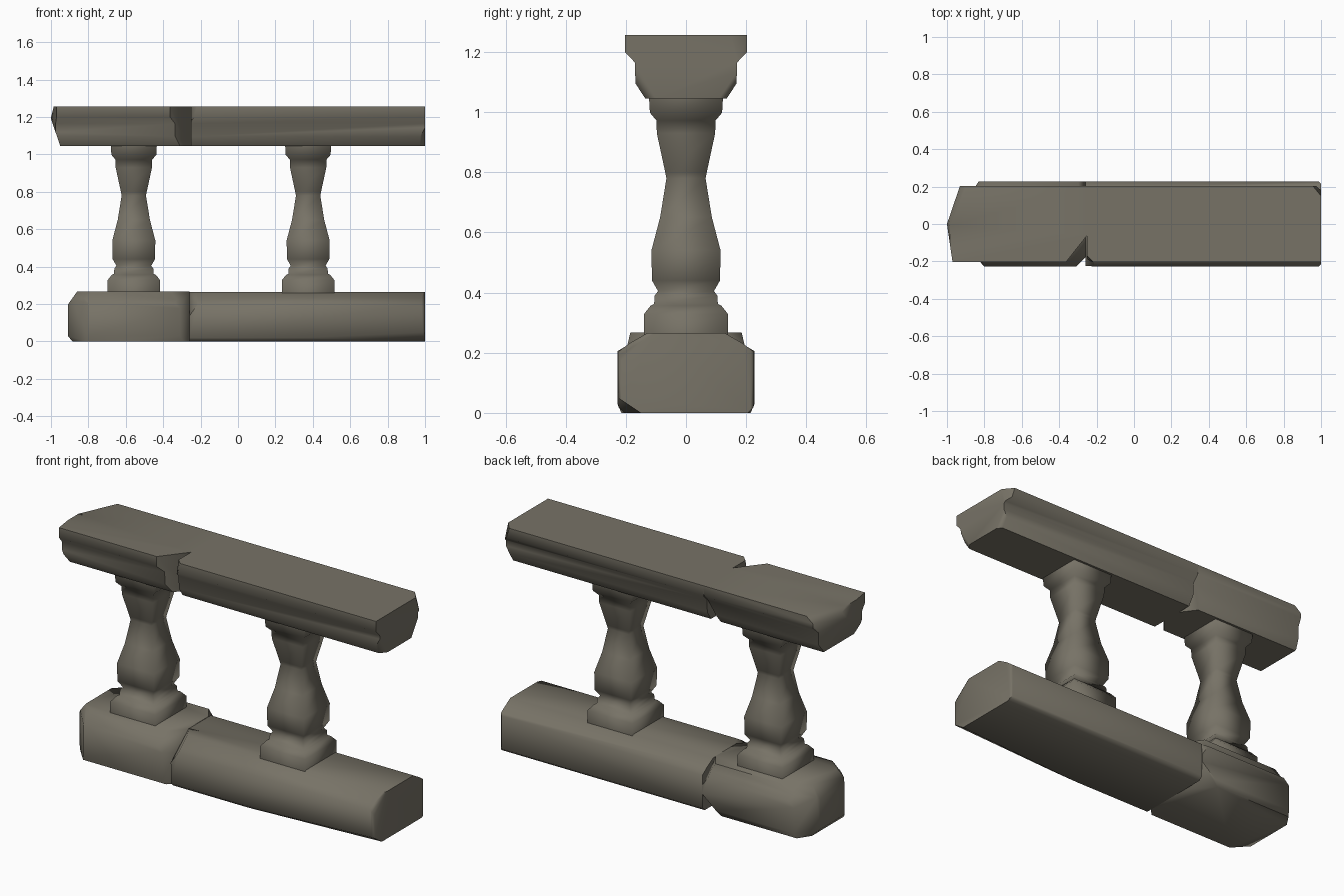
import bpy, bmesh, math
from mathutils import Vector

stone = bpy.data.materials.new("weathered_stone")
stone.diffuse_color = (0.185, 0.17, 0.134, 1)


def finish(bm, name, angle):
    bmesh.ops.recalc_face_normals(bm, faces=bm.faces)
    me = bpy.data.meshes.new(name)
    bm.to_mesh(me)
    bm.free()
    me.materials.append(stone)
    ob = bpy.data.objects.new(name, me)
    bpy.context.collection.objects.link(ob)
    bpy.ops.object.select_all(action='DESELECT')
    ob.select_set(True)
    bpy.context.view_layer.objects.active = ob
    bpy.ops.object.shade_smooth_by_angle(angle=math.radians(angle))
    return ob


def chip(bm, corner, d):
    # slice off a corner or edge; d = signed inward distances (0 = parallel)
    n = Vector([1 / v if v else 0 for v in d])
    axis = next(i for i in range(3) if d[i])
    p = Vector(corner)
    p[axis] += d[axis]
    r = bmesh.ops.bisect_plane(bm, geom=bm.verts[:] + bm.edges[:] + bm.faces[:],
                               plane_co=p, plane_no=-n.normalized(),
                               clear_outer=True, dist=1e-6)
    edges = [e for e in bm.edges if e.is_boundary]
    if edges:
        bmesh.ops.edgeloop_fill(bm, edges=edges)


def block(name, profile, x0, x1, chips, angle=50):
    # extrude a mirrored (half width, z) profile along x, then chip it
    pts = profile + [(-y, z) for y, z in reversed(profile)]
    bm = bmesh.new()
    a = [bm.verts.new((x0, y, z)) for y, z in pts]
    b = [bm.verts.new((x1, y, z)) for y, z in pts]
    bm.faces.new(a)
    bm.faces.new(b)
    for i in range(len(pts)):
        j = (i + 1) % len(pts)
        bm.faces.new((a[i], a[j], b[j], b[i]))
    for corner, d in chips:
        chip(bm, corner, d)
    return finish(bm, name, angle)


# handrail, cracked in two
rail = [(0.135, 1.045), (0.168, 1.095), (0.17, 1.165), (0.203, 1.20), (0.203, 1.257)]
block("top_rail_left", rail, -1.0, -0.25, [
    ((-1, 0.205, 0), (0.07, -0.205, 0)),
    ((-1, -0.205, 0), (0.03, 0.205, 0)),
    ((-1, 0, 1.257), (0.015, 0, -0.06)),
    ((-1, 0, 1.045), (0.05, 0, 0.145)),
    ((-1, 0.205, 1.257), (0.11, -0.25, -0.09)),
    ((-0.25, -0.205, 0), (-0.115, 0.145, 0)),
    ((-0.25, 0.135, 1.045), (-0.06, -0.08, 0.09)),
])
block("top_rail_right", rail, -0.25, 1.0, [
    ((1, 0.205, 1.257), (-0.045, -0.055, -0.15)),
    ((1, -0.17, 1.045), (-0.055, 0.07, 0.1)),
    ((1, 0.17, 1.045), (-0.05, -0.06, 0.09)),
    ((-0.25, -0.205, 1.257), (0.035, 0.035, -0.15)),
])

# plinth, cracked in two
base_l = [(0.215, 0.0), (0.228, 0.03), (0.228, 0.205), (0.195, 0.225), (0.185, 0.267)]
base_r = [(0.205, 0.0), (0.225, 0.02), (0.226, 0.203), (0.19, 0.23), (0.13, 0.265)]
block("base_left", base_l, -0.91, -0.26, [
    ((-0.91, 0, 0.267), (0.05, 0, -0.07)),
    ((-0.91, 0, 0), (0.025, 0, 0.03)),
    ((-0.91, 0.228, 0), (0.08, -0.12, 0)),
    ((-0.91, -0.228, 0), (0.11, 0.12, 0)),
    ((-0.91, 0.228, 0.267), (0.18, -0.17, -0.17)),
    ((-0.91, -0.228, 0.267), (0.18, 0.15, -0.17)),
    ((-0.26, -0.228, 0), (-0.05, 0.05, 0)),
    ((-0.26, -0.228, 0.267), (-0.14, 0.15, -0.14)),
    ((-0.26, 0.228, 0.267), (-0.08, -0.12, -0.12)),
    ((-0.26, 0.228, 0), (-0.12, -0.14, 0.1)),
], 60)
block("base_right", base_r, -0.26, 1.0, [
    ((-0.26, -0.226, 0.265), (0.09, 0.16, -0.13)),
    ((1, -0.226, 0.265), (-0.05, 0.12, -0.1)),
    ((1, -0.226, 0), (-1.1, 0.075, 0.05)),
    ((1, 0.226, 0), (-0.012, -0.012, 0)),
    ((1, -0.226, 0), (-0.012, 0.012, 0)),
], 60)

# square, softly shaded balusters
turning = [(0.14, 0.255), (0.14, 0.328), (0.118, 0.356), (0.106, 0.362), (0.104, 0.39),
           (0.093, 0.405), (0.113, 0.44), (0.115, 0.54), (0.086, 0.65), (0.065, 0.78),
           (0.069, 0.8), (0.097, 0.93), (0.098, 0.972), (0.12, 0.998), (0.123, 1.05)]


def baluster(name, x):
    bm = bmesh.new()
    rings = [[bm.verts.new((x + sx * w, sy * w, z))
              for sx, sy in ((-1, -1), (1, -1), (1, 1), (-1, 1))] for w, z in turning]
    for lo, hi in zip(rings, rings[1:]):
        for i in range(4):
            j = (i + 1) % 4
            bm.faces.new((lo[i], lo[j], hi[j], hi[i]))
    return finish(bm, name, 100)


baluster("baluster_left", -0.557)
baluster("baluster_right", 0.375)
